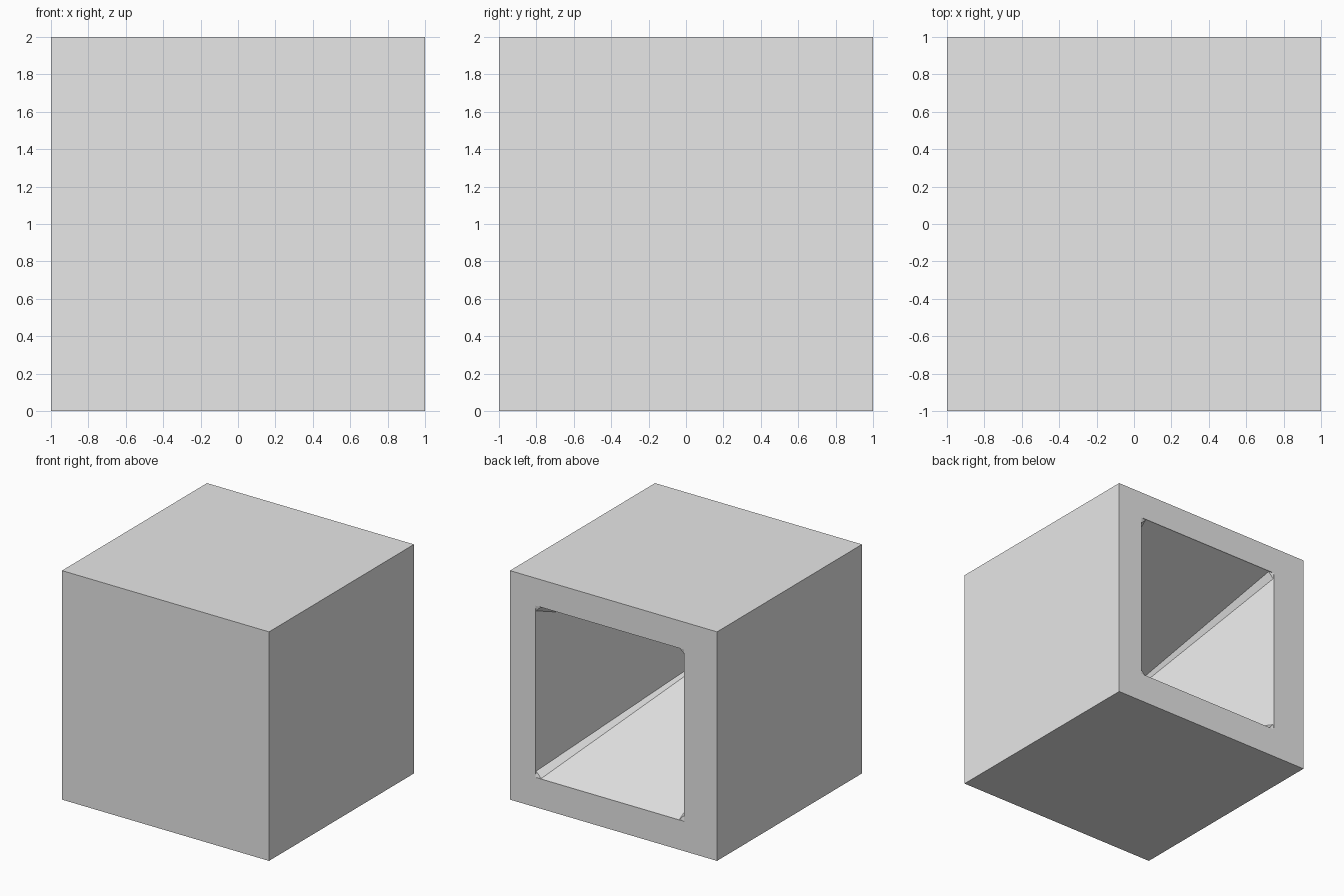
import bpy
import bmesh

default_cube = bpy.data.objects.get("Cube")
if default_cube:
    bpy.data.objects.remove(default_cube, do_unlink=True)

# Plain light grey
grey = bpy.data.materials.new("light_grey")
grey.use_nodes = True
colour = (0.8, 0.8, 0.8, 1)
grey.diffuse_color = colour
grey.node_tree.nodes["Principled BSDF"].inputs["Base Color"].default_value = colour


def rectangle(x0, x1, z0, z1):
    return [(x0, z0), (x1, z0), (x1, z1), (x0, z1)]


def clipped(corners, cut):
    """Replace each rectangle corner by two points, in the same order."""
    points = []
    for i, (x, z) in enumerate(corners):
        sx = 1 if i in (0, 3) else -1
        sz = 1 if i < 2 else -1
        along_x, along_z = (x + sx * cut, z), (x, z + sz * cut)
        points += [along_z, along_x] if i % 2 == 0 else [along_x, along_z]
    return points


def ring(bm, points, y):
    return [bm.verts.new((x, y, z)) for x, z in points]


def bridge(bm, a, b):
    n = len(a)
    for i in range(n):
        j = (i + 1) % n
        bm.faces.new((a[i], a[j], b[j], b[i]))


bm = bmesh.new()

# Outer box
outline = rectangle(-1, 1, 0, 2)
front = ring(bm, outline, -1)
back = ring(bm, outline, 1)
bm.faces.new(front)
bridge(bm, front, back)

# Rectangular opening in the back
opening = rectangle(-0.68, 0.755, 0.26, 1.76)
rim = ring(bm, opening, 1)
bridge(bm, back, rim)

# Shallow lip with clipped corners
mouth = ring(bm, clipped(opening, 0.05), 0.99)
for i in range(4):
    j = (i + 1) % 4
    first, second, following = mouth[2 * i], mouth[2 * i + 1], mouth[2 * j]
    bm.faces.new((rim[i], first, second))
    bm.faces.new((rim[i], second, following, rim[j]))

# Tapered cavity and its end wall
end = ring(bm, clipped(rectangle(-0.35, 0.32, 0.75, 1.1), 0.02), -0.75)
bridge(bm, mouth, end)
bm.faces.new(end)

bmesh.ops.recalc_face_normals(bm, faces=bm.faces)
mesh = bpy.data.meshes.new("hollow_box")
bm.to_mesh(mesh)
bm.free()
mesh.materials.append(grey)
box = bpy.data.objects.new("hollow_box", mesh)
bpy.context.collection.objects.link(box)
